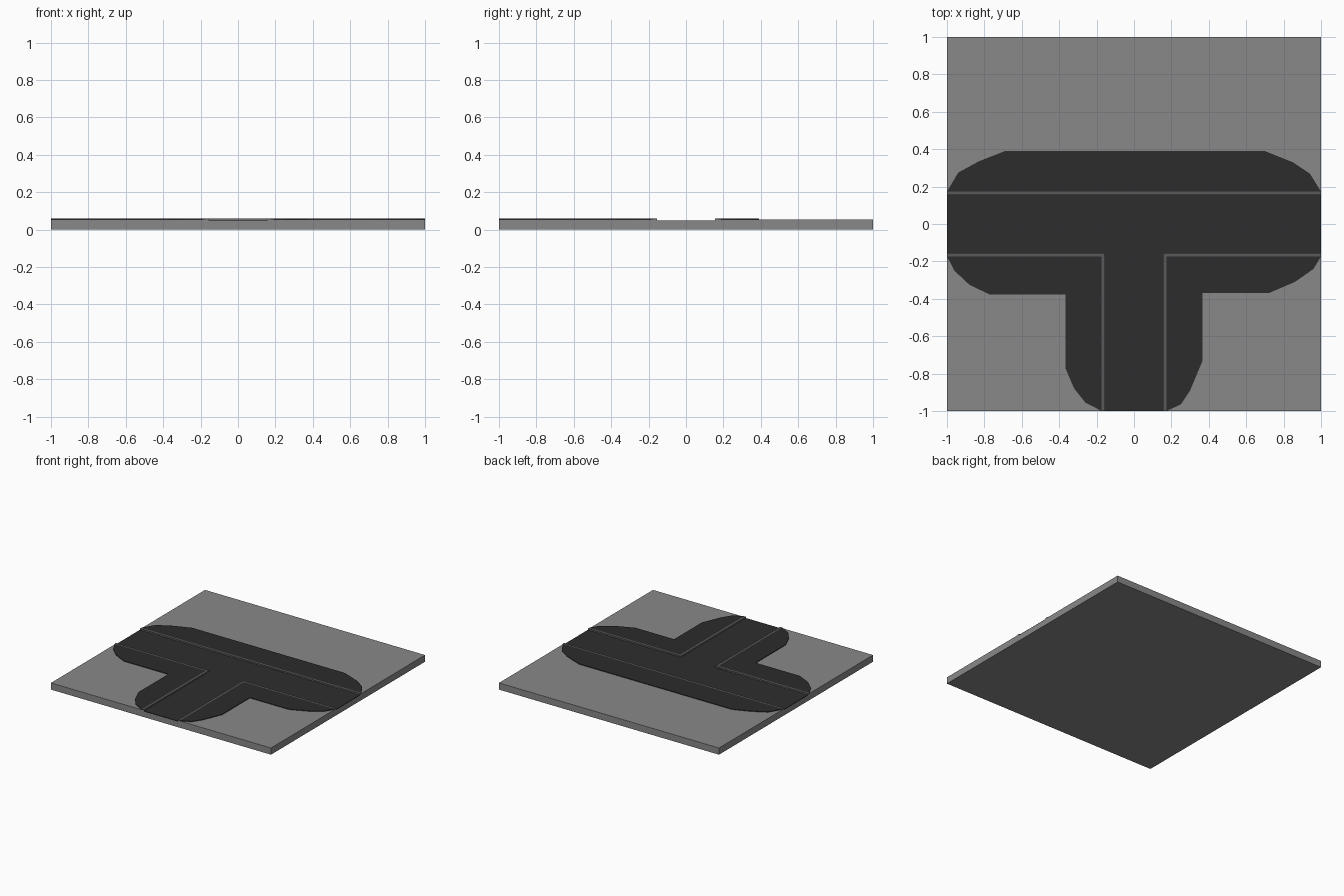
import bpy, bmesh

if "Cube" in bpy.data.objects:
    bpy.data.objects.remove(bpy.data.objects["Cube"])


def material(name, v):
    m = bpy.data.materials.new(name)
    m.diffuse_color = (v, v, v, 1)
    m.use_nodes = True
    m.node_tree.nodes["Principled BSDF"].inputs["Base Color"].default_value = m.diffuse_color
    return m


ground_grey = material("ground grey", 0.25)
asphalt = material("dark asphalt", 0.027)
paving = material("dark paving", 0.025)
curb_grey = material("curb grey", 0.10)


def plate(name, outline, z0, z1, mat):
    """Extrude a flat outline from z0 up to z1."""
    bm = bmesh.new()
    face = bm.faces.new([bm.verts.new((x, y, z0)) for x, y in outline])
    ext = bmesh.ops.extrude_face_region(bm, geom=[face], use_keep_orig=True)
    for v in ext["geom"]:
        if isinstance(v, bmesh.types.BMVert):
            v.co.z = z1
    bmesh.ops.recalc_face_normals(bm, faces=bm.faces)
    me = bpy.data.meshes.new(name)
    bm.to_mesh(me)
    bm.free()
    me.materials.append(mat)
    ob = bpy.data.objects.new(name, me)
    bpy.context.collection.objects.link(ob)
    return ob


def rect(x0, y0, x1, y1):
    return [(x0, y0), (x1, y0), (x1, y1), (x0, y1)]


R, C = 0.155, 0.173          # road half width, outer curb line
BASE, ROAD, LAWN, WALK = 0.045, 0.050, 0.055, 0.060

# Base slab and the raised ground around the road
plate("base_slab", rect(-1, -1, 1, 1), 0, BASE, ground_grey)
plate("ground_back", rect(-1, R, 1, 1), BASE, LAWN, ground_grey)
for side, s in (("left", -1), ("right", 1)):
    plate("ground_front_" + side, rect(s * R, -1, s, -R), BASE, LAWN, ground_grey)

# T-shaped road
plate("road", [(-1, R), (-1, -R), (-R, -R), (-R, -1), (R, -1), (R, -R), (1, -R), (1, R)],
      BASE, ROAD, asphalt)

# Curbs: one straight, two L-shaped
plate("curb_back", rect(-1, R, 1, C), ROAD, WALK, curb_grey)
for side, s in (("left", -1), ("right", 1)):
    plate("curb_front_" + side,
          [(s, -R), (s * R, -R), (s * R, -1), (s * C, -1), (s * C, -C), (s, -C)],
          ROAD, WALK, curb_grey)

# Sidewalks with tapered ends
plate("sidewalk_back",
      [(-1, C), (1, C), (0.94, 0.27), (0.85, 0.33), (0.70, 0.39),
       (-0.69, 0.39), (-0.83, 0.335), (-0.94, 0.275)], ROAD, WALK, paving)
plate("sidewalk_left",
      [(-C, -C), (-1, -C), (-0.96, -0.25), (-0.88, -0.325), (-0.77, -0.378), (-0.367, -0.378),
       (-0.367, -0.77), (-0.32, -0.88), (-0.26, -0.955), (-C, -1)], ROAD, WALK, paving)
plate("sidewalk_right",
      [(C, -C), (1, -C), (0.96, -0.24), (0.86, -0.31), (0.72, -0.37), (0.367, -0.37),
       (0.367, -0.73), (0.30, -0.89), (0.25, -0.965), (C, -1)], ROAD, WALK, paving)
